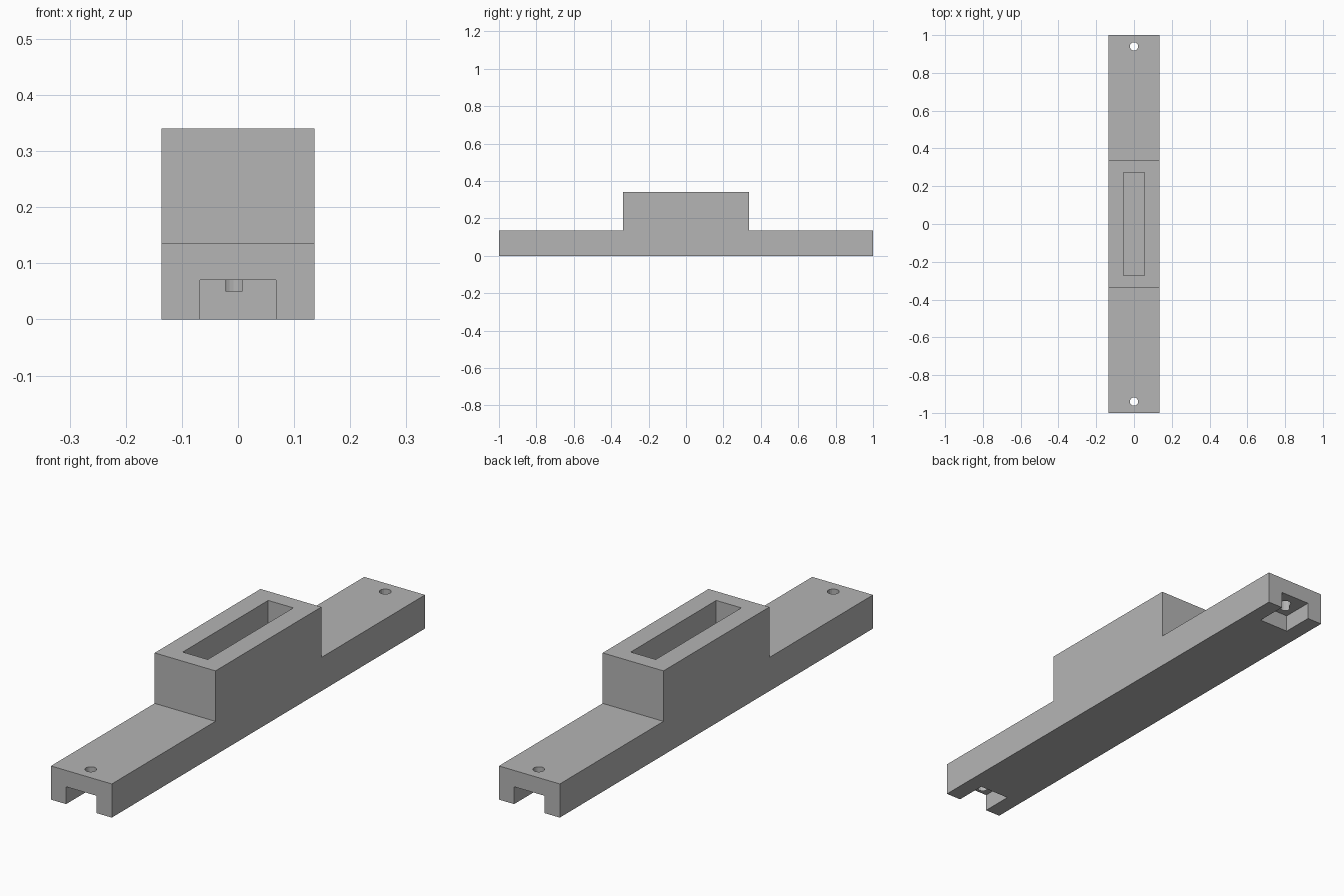
import bpy, bmesh, math
from mathutils import Matrix, Vector

cube = bpy.data.objects.get("Cube")
if cube:
    bpy.data.objects.remove(cube, do_unlink=True)

WIDTH, BASE_H, TOP_H, BLOCK_Y = 0.272, 0.136, 0.34, 0.338
HOLE_Y, HOLE_R, NOTCH_H = 0.94, 0.022, 0.07

grey = bpy.data.materials.new("plain grey")
grey.use_nodes = True
colour = (0.46, 0.46, 0.46, 1)
grey.diffuse_color = colour
grey.node_tree.nodes["Principled BSDF"].inputs["Base Color"].default_value = colour


def make_object(name, bm):
    bmesh.ops.recalc_face_normals(bm, faces=bm.faces)
    mesh = bpy.data.meshes.new(name)
    bm.to_mesh(mesh)
    bm.free()
    mesh.materials.append(grey)
    obj = bpy.data.objects.new(name, mesh)
    bpy.context.collection.objects.link(obj)
    return obj


def box(name, low, high):
    low, high = Vector(low), Vector(high)
    bm = bmesh.new()
    place = Matrix.Translation((low + high) / 2) @ Matrix.Diagonal((high - low).to_4d())
    bmesh.ops.create_cube(bm, size=1, matrix=place)
    return make_object(name, bm)


def cut(target, cutter):
    cutter.hide_render = True
    mod = target.modifiers.new("cut", "BOOLEAN")
    mod.operation = "DIFFERENCE"
    mod.solver = "EXACT"
    mod.object = cutter
    bpy.context.view_layer.objects.active = target
    bpy.ops.object.modifier_apply(modifier=mod.name)
    bpy.data.objects.remove(cutter, do_unlink=True)


# Stepped body: side profile extruded across the width
profile = [(-1, 0), (1, 0), (1, BASE_H), (BLOCK_Y, BASE_H), (BLOCK_Y, TOP_H),
           (-BLOCK_Y, TOP_H), (-BLOCK_Y, BASE_H), (-1, BASE_H)]
bm = bmesh.new()
side = bm.faces.new([bm.verts.new((-WIDTH / 2, y, z)) for y, z in profile])
extruded = bmesh.ops.extrude_face_region(bm, geom=[side])["geom"]
bmesh.ops.translate(bm, vec=(WIDTH, 0, 0),
                    verts=[v for v in extruded if isinstance(v, bmesh.types.BMVert)])
body = make_object("stepped_body", bm)

# Long pocket in the raised block
cut(body, box("pocket_cutter", (-0.056, -0.273, 0.07), (0.056, 0.273, 0.5)))

for end, label in ((-1, "front"), (1, "back")):
    # Notch under each end
    near, far = sorted((end * 0.868, end * 1.1))
    cut(body, box("notch_cutter", (-0.068, near, -0.1), (0.068, far, NOTCH_H)))

    # Screw hole through each end
    bm = bmesh.new()
    bmesh.ops.create_cone(bm, cap_ends=True, segments=16, radius1=HOLE_R, radius2=HOLE_R,
                          depth=0.4, matrix=Matrix.Translation((0, end * HOLE_Y, 0.1)))
    cut(body, make_object("hole_cutter", bm))

    # Thin partial lip hanging below the hole
    bm = bmesh.new()
    rows = []
    for i in range(6):
        a = math.pi + i * math.tau / 16
        x, y = HOLE_R * math.cos(a), end * HOLE_Y + HOLE_R * math.sin(a)
        rows.append([bm.verts.new((x, y, z)) for z in (0.05, NOTCH_H)])
    for a, b in zip(rows, rows[1:]):
        bm.faces.new((a[0], b[0], b[1], a[1]))
    make_object(label + "_hole_lip", bm)
